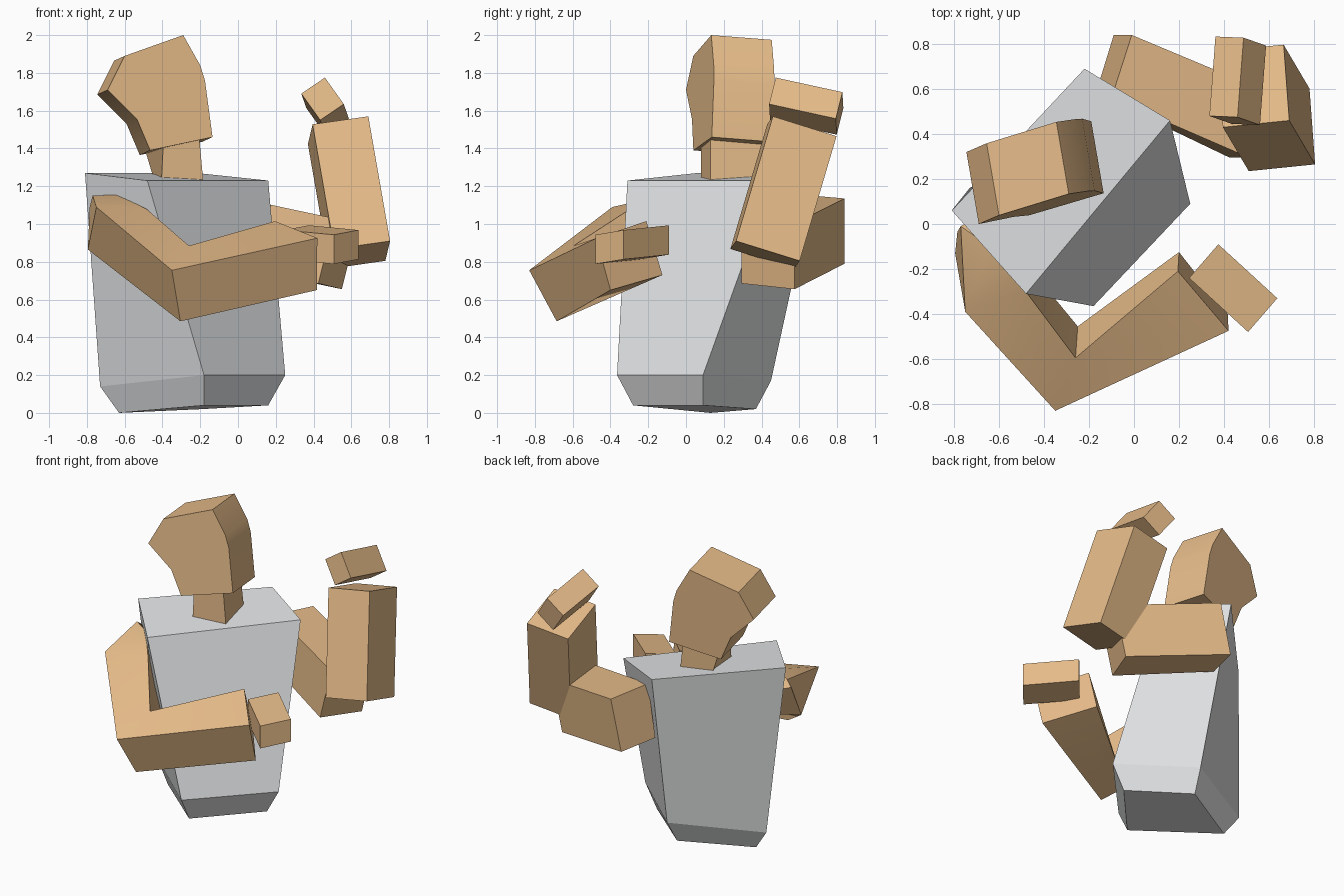
import bpy, bmesh, math
from mathutils import Vector as V


def material(name, rgb):
    m = bpy.data.materials.new(name)
    m.diffuse_color = (*rgb, 1)
    return m


SKIN = material("tan", (0.79, 0.50, 0.25))
CLOTH = material("light grey", (0.79, 0.80, 0.81))


def loft(name, rings, mat, smooth=False):
    """Join equal-length rings of points with quads and cap both ends."""
    bm = bmesh.new()
    rows = [[bm.verts.new(p) for p in r] for r in rings]
    n = len(rows[0])
    for a, b in zip(rows, rows[1:]):
        for i in range(n):
            j = (i + 1) % n
            bm.faces.new((a[i], a[j], b[j], b[i]))
    bm.faces.new(rows[0])
    bm.faces.new(rows[-1])
    bmesh.ops.recalc_face_normals(bm, faces=bm.faces[:])
    me = bpy.data.meshes.new(name)
    bm.to_mesh(me)
    bm.free()
    me.materials.append(mat)
    ob = bpy.data.objects.new(name, me)
    bpy.context.collection.objects.link(ob)
    if smooth:
        bpy.ops.object.select_all(action='DESELECT')
        ob.select_set(True)
        bpy.context.view_layer.objects.active = ob
        bpy.ops.object.shade_smooth_by_angle(angle=math.radians(25))
    return ob


def box(name, corner, a, b, c):
    """Slanted box spanned by three edge vectors."""
    o, a, b, c = V(corner), V(a), V(b), V(c)
    ring = [o, o + a, o + a + b, o + b]
    return loft(name, [ring, [p + c for p in ring]], SKIN)


# Torso: narrow base, waist ring, wide shoulders
loft("torso", [
    [(-0.18, -0.28, 0.04), (0.16, 0.09, 0.04), (-0.19, 0.37, 0.02), (-0.63, 0.13, 0.0)],
    [(-0.18, -0.365, 0.20), (0.25, 0.09, 0.20), (-0.17, 0.45, 0.17), (-0.73, 0.16, 0.14)],
    [(-0.48, -0.31, 1.23), (0.16, 0.46, 1.23), (-0.22, 0.69, 1.27), (-0.81, 0.06, 1.27)],
], CLOTH)

# Neck
loft("neck", [
    [(-0.405, 0.08, 1.235), (-0.185, 0.13, 1.235), (-0.235, 0.40, 1.235), (-0.445, 0.35, 1.235)],
    [(-0.395, 0.08, 1.43), (-0.205, 0.13, 1.46), (-0.26, 0.40, 1.45), (-0.50, 0.34, 1.42)],
], SKIN)

# Head: side profile in a tilted plane, extruded sideways
profile = [(-0.69, 1.71), (-0.60, 1.89), (-0.29, 2.0), (-0.20, 1.84), (-0.175, 1.76),
           (-0.135, 1.46), (-0.465, 1.39), (-0.535, 1.555)]
near = [V((x, 0.28 * (x + 0.69) + 0.075 * (z - 1.71), z)) for x, z in profile]
loft("head", [near, [p + V((-0.055, 0.32, -0.025)) for p in near]], SKIN, True)

# Right arm: shoulder cap, shoulder, mitred elbow, wrist
loft("right_arm", [
    [(-0.77, -0.01, 1.15), (-0.785, -0.035, 1.09), (-0.60, 0.08, 1.04), (-0.64, -0.10, 1.155)],
    [(-0.75, -0.39, 1.09), (-0.795, -0.13, 0.865), (-0.60, -0.03, 0.855), (-0.485, -0.295, 1.08)],
    [(-0.35, -0.83, 0.755), (-0.305, -0.685, 0.485), (-0.25, -0.455, 0.61), (-0.26, -0.595, 0.885)],
    [(0.42, -0.475, 0.925), (0.417, -0.40, 0.65), (0.20, -0.125, 0.73), (0.195, -0.21, 1.015)],
], SKIN, True)
box("right_hand", (0.507, -0.48, 0.943), (0.13, 0.15, 0.025), (-0.262, 0.24, 0.025), (0, 0.0, -0.155))

# Left arm: upper arm, then an upright forearm and hand
loft("left_upper_arm", [
    [(-0.01, 0.84, 1.135), (-0.09, 0.84, 0.79), (-0.17, 0.58, 0.81), (-0.10, 0.56, 1.16)],
    [(0.635, 0.57, 1.0), (0.55, 0.575, 0.655), (0.425, 0.295, 0.685), (0.51, 0.295, 1.03)],
], SKIN)
box("left_forearm", (0.805, 0.265, 0.91), (-0.295, -0.03, -0.042), (-0.025, 0.337, -0.105), (-0.115, 0.195, 0.66))
box("left_hand", (0.46, 0.475, 1.775), (-0.125, 0.005, -0.085), (0.10, -0.035, -0.14), (0.027, 0.353, -0.077))
